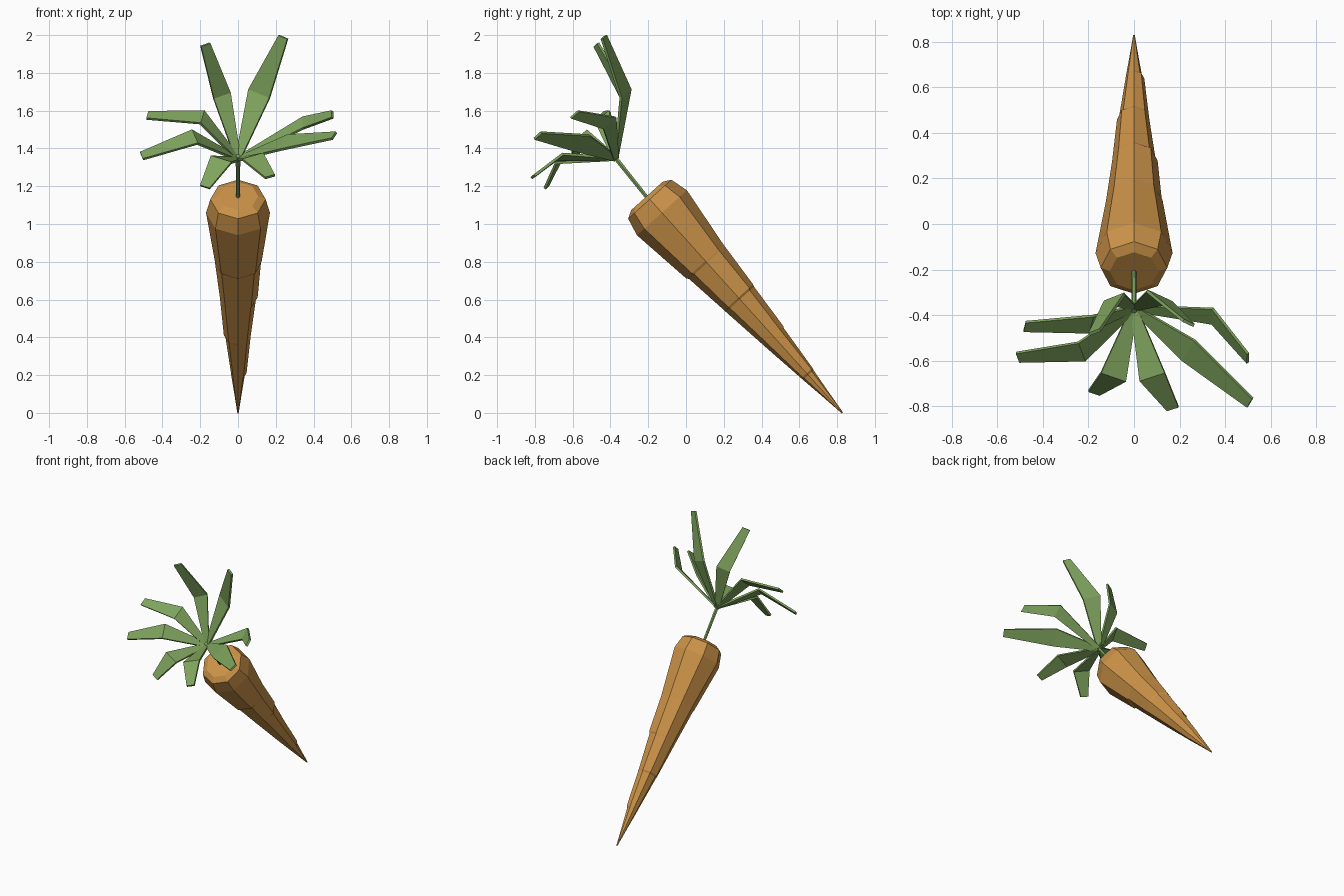
import bpy, bmesh, math
from mathutils import Vector

if "Cube" in bpy.data.objects:
    bpy.data.objects.remove(bpy.data.objects["Cube"])

TIP = Vector((0, 0.828, 0))               # root tip on the ground
AXIS = Vector((0, -0.67, 0.743)).normalized()
SIDE = Vector((1, 0, 0))
UP = SIDE.cross(AXIS) * -1                # across the root, in the yz plane
HUB = Vector((0, -0.37, 1.345))           # where the leaves meet


def material(name, rgb):
    m = bpy.data.materials.new(name)
    m.diffuse_color = (*rgb, 1)
    m.use_nodes = True
    m.node_tree.nodes["Principled BSDF"].inputs["Base Color"].default_value = m.diffuse_color
    return m


def finish(bm, name, mat):
    bmesh.ops.recalc_face_normals(bm, faces=bm.faces)
    me = bpy.data.meshes.new(name)
    bm.to_mesh(me)
    bm.free()
    me.materials.append(mat)
    ob = bpy.data.objects.new(name, me)
    bpy.context.collection.objects.link(ob)
    return ob


def lathe(name, base, axis, profile, sides, mat):
    """Rings of (distance, radius, one-sided step, step angle), capped."""
    bm = bmesh.new()
    rings = []
    for d, r, step, phase in profile:
        ring = []
        for i in range(sides):
            a = 2 * math.pi * i / sides
            k = r + step * max(0, math.cos(a - phase))
            ring.append(bm.verts.new(base + axis * d + SIDE * k * 0.95 * math.cos(a) + UP * k * math.sin(a)))
        rings.append(ring)
    for lo, hi in zip(rings, rings[1:]):
        for i in range(sides):
            j = (i + 1) % sides
            bm.faces.new((lo[i], lo[j], hi[j], hi[i]))
    bm.faces.new(rings[0])
    bm.faces.new(rings[-1])
    return finish(bm, name, mat)


orange = material("orange", (0.60, 0.29, 0.065))
green = material("green", (0.21, 0.37, 0.11))

# Tapered eight-sided root with small growth ridges and a domed crown
profile = [(0.0, 0.004, 0, 0), (0.14, 0.021, 0, 0)]
for d, r, phase in ((0.27, 0.038, 0.3), (0.54, 0.070, 2.6), (0.81, 0.100, 0.4), (1.07, 0.128, -1.2)):
    profile += [(d, r, 0, 0), (d + 0.012, r + 0.001, 0.009, phase)]
profile += [(1.427, 0.178, 0, 0), (1.523, 0.154, 0, 0), (1.546, 0.112, 0, 0)]
lathe("root", TIP, AXIS, profile, 8, orange)

# Thin stem
start = Vector((0, -0.19, 1.12))
stem = HUB - start
lathe("stem", start, stem.normalized(), [(0, 0.011, 0, 0), (stem.length + 0.02, 0.013, 0, 0)], 6, green)


def leaf(name, mid, tip, width):
    mid, tip = Vector(mid), Vector(tip)
    side = (tip - HUB).cross(AXIS).normalized()
    bm = bmesh.new()
    pairs = [[bm.verts.new(p + side * s * w) for s in (-0.5, 0.5)]
             for p, w in ((HUB, 0.03), (mid, width), (tip, 0.055))]
    for a, b in zip(pairs, pairs[1:]):
        bm.faces.new((a[0], a[1], b[1], b[0]))
    ob = finish(bm, name, green)
    m = ob.modifiers.new("thickness", 'SOLIDIFY')
    m.thickness = 0.014
    m.offset = 0


# Leaves: bend point, end point, width at the bend
leaves = [
    ((0.112, -0.32, 1.69), (0.24, -0.435, 1.99), 0.13),
    ((-0.085, -0.325, 1.68), (-0.173, -0.475, 1.95), 0.10),
    ((-0.19, -0.44, 1.565), (-0.48, -0.45, 1.575), 0.10),
    ((0.345, -0.405, 1.535), (0.50, -0.59, 1.58), 0.09),
    ((-0.23, -0.56, 1.46), (-0.51, -0.585, 1.36), 0.11),
    ((0.24, -0.555, 1.43), (0.51, -0.785, 1.468), 0.13),
    ((-0.09, -0.67, 1.34), (-0.175, -0.74, 1.195), 0.12),
    ((0.08, -0.67, 1.355), (0.17, -0.81, 1.25), 0.12),
]
for n, (mid, tip, width) in enumerate(leaves, 1):
    leaf(f"leaf_{n}", mid, tip, width)
